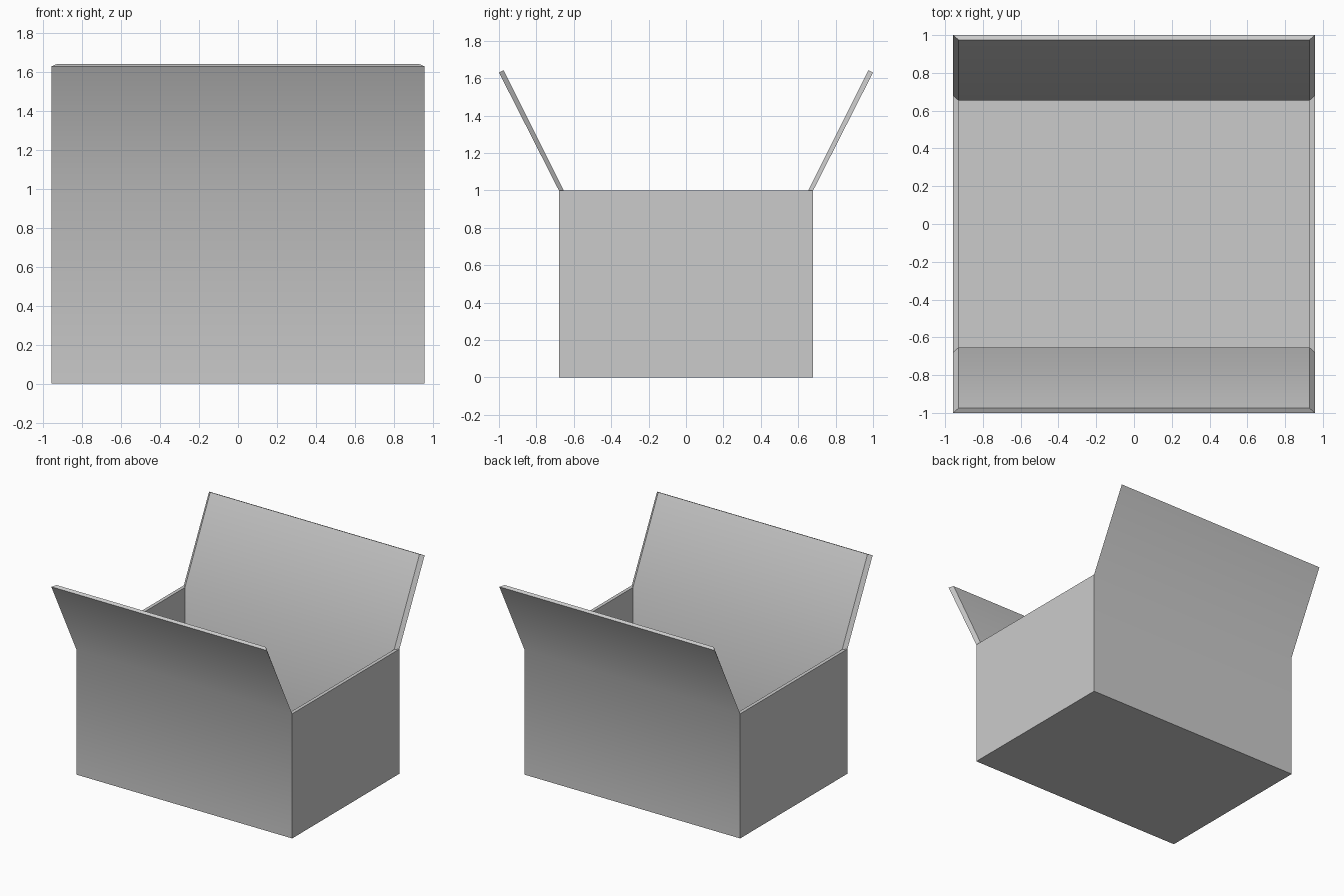
import bpy, bmesh

if "Cube" in bpy.data.objects:
    bpy.data.objects.remove(bpy.data.objects["Cube"])

bm = bmesh.new()


def shell(x, y, z_floor, y_tip, z_tip, flip):
    """Open box skin with two raised flaps; returns its vertices by level."""
    def ring(yy, z):
        return [bm.verts.new(p) for p in
                ((-x, -yy, z), (x, -yy, z), (x, yy, z), (-x, yy, z))]
    low, fold, tip = ring(y, z_floor), ring(y, 1.0), ring(y_tip, z_tip)

    def face(*v):
        bm.faces.new(v[::-1] if flip else v)
    # Floor and four walls
    face(*low[::-1])
    for i in range(4):
        j = (i + 1) % 4
        face(low[i], low[j], fold[j], fold[i])
    # Front and back flaps
    for i, j in ((0, 1), (2, 3)):
        face(fold[i], fold[j], tip[j], tip[i])
    return fold, tip


# Outer and inner skins of the cardboard
of, ot = shell(0.957, 0.68, 0.0, 1.0, 1.63, False)
nf, nt = shell(0.929, 0.654, 0.028, 0.975, 1.642, True)

# Rim joining the two skins along the flap tips, flap sides and side walls
outer_rim = [of[1], of[2], ot[2], ot[3], of[3], of[0], ot[0], ot[1]]
inner_rim = [nf[1], nf[2], nt[2], nt[3], nf[3], nf[0], nt[0], nt[1]]
for i in range(8):
    j = (i + 1) % 8
    bm.faces.new((outer_rim[i], outer_rim[j], inner_rim[j], inner_rim[i]))
bmesh.ops.recalc_face_normals(bm, faces=bm.faces)

mesh = bpy.data.meshes.new("open_carton")
bm.to_mesh(mesh)
bm.free()
carton = bpy.data.objects.new("open_carton", mesh)
bpy.context.collection.objects.link(carton)

# Soft shading across the flap folds, sharp elsewhere
bpy.context.view_layer.objects.active = carton
carton.select_set(True)
bpy.ops.object.shade_smooth_by_angle()
